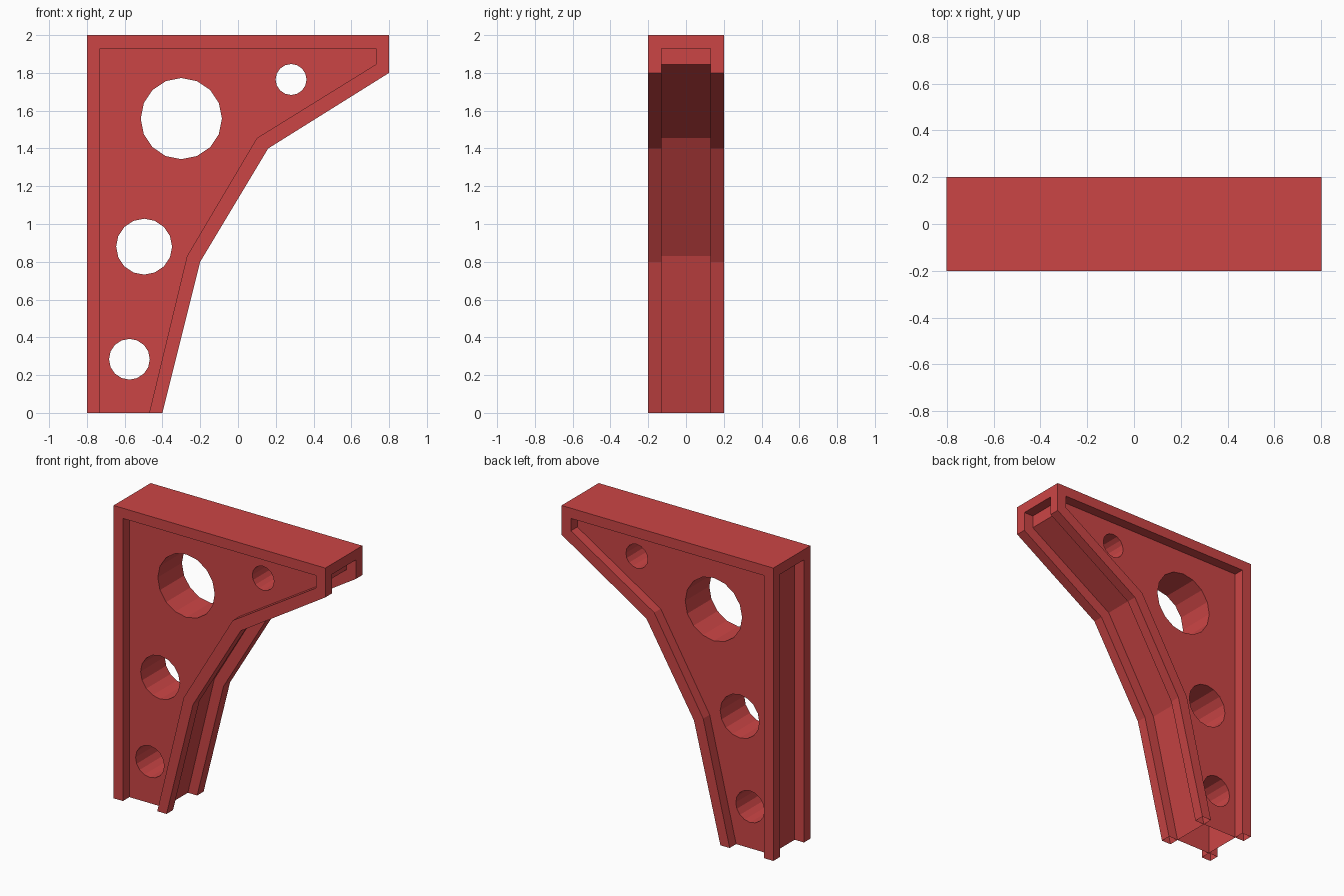
import bpy, bmesh, math
from mathutils import Vector

if "Cube" in bpy.data.objects:
    bpy.data.objects.remove(bpy.data.objects["Cube"])

FRONT, PANEL, MID = -0.2, -0.13, 0.0

# Outer and inset bracket profiles (x, z), clockwise seen from the front
outer = [(-.8, 0), (-.8, 2), (.8, 2), (.8, 1.8), (.16, 1.4), (-.2, .8), (-.4, 0)]
inner = [(-.73, 0), (-.73, 1.93), (.73, 1.93), (.73, 1.845), (.1, 1.455), (-.27, .83), (-.47, 0)]
# Lightening holes: x, z, radius
holes = [(-.3, 1.558, .215), (-.497, .88, .148), (-.575, .284, .108), (.281, 1.765, .082)]

bm = bmesh.new()


def strip(path_a, y_a, path_b, y_b):
    """Row of quads between two matching paths."""
    a = [bm.verts.new((x, y_a, z)) for x, z in path_a]
    b = [bm.verts.new((x, y_b, z)) for x, z in path_b]
    for i in range(len(a) - 1):
        bm.faces.new((a[i], a[i + 1], b[i + 1], b[i]))


def loop_edges(path, y):
    vs = [bm.verts.new((x, y, z)) for x, z in path]
    return [bm.edges.new((vs[i - 1], vs[i])) for i in range(len(vs))]


def circle(cx, cz, r, n=16):
    return [(cx + r * math.cos(2 * math.pi * i / n), cz + r * math.sin(2 * math.pi * i / n))
            for i in range(n)]


# Front rim: face, outer sides and step down to the panel
strip(inner, FRONT, outer, FRONT)
strip(outer, FRONT, outer, PANEL)
strip(inner, PANEL, inner, FRONT)

# Back of the rails, floor of the side channels, and top slab
left_out, left_in = [(-.8, 0), (-.8, 1.93)], inner[:2]
right_out, right_in = [(.8, 1.93)] + outer[3:], inner[2:]
for out, inn in ((left_out, left_in), (right_out, right_in)):
    strip(out, PANEL, inn, PANEL)
    strip(inn, PANEL, inn, MID)
slab = [(-.73, 1.93), (-.8, 1.93), (-.8, 2), (.8, 2), (.8, 1.93), (.73, 1.93)]
strip(slab, PANEL, slab, MID)

# Recessed panel with round holes, and hole walls
edges = loop_edges(inner, PANEL)
for h in holes:
    ring = circle(*h)
    edges += loop_edges(ring, PANEL)
    strip(ring + ring[:1], PANEL, ring + ring[:1], MID)
res = bmesh.ops.triangle_fill(bm, edges=edges, use_beauty=True, use_dissolve=False,
                              normal=Vector((0, -1, 0)))
for f in res["geom"]:
    if isinstance(f, bmesh.types.BMFace):
        f.normal_update()
        if f.normal.y > 0:
            f.normal_flip()

mesh = bpy.data.meshes.new("bracket")
bm.to_mesh(mesh)
bm.free()
bracket = bpy.data.objects.new("bracket", mesh)
bpy.context.collection.objects.link(bracket)

# Back half
mirror = bracket.modifiers.new("mirror", "MIRROR")
mirror.use_axis = (False, True, False)

red = bpy.data.materials.new("red")
red.diffuse_color = (0.6, 0.06, 0.06, 1)
red.use_nodes = True
red.node_tree.nodes["Principled BSDF"].inputs["Base Color"].default_value = red.diffuse_color
mesh.materials.append(red)
